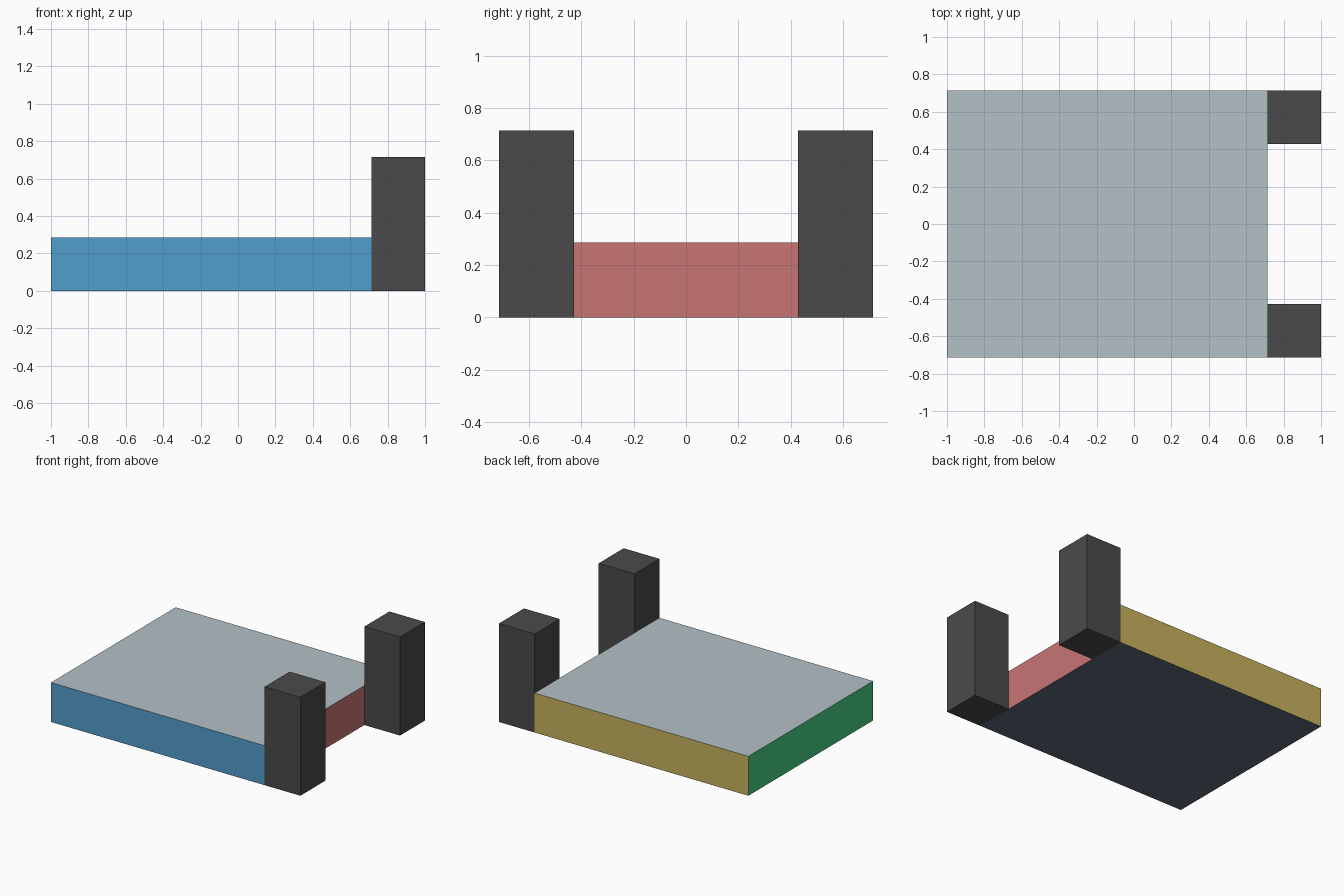
import bpy
import bmesh
from mathutils import Matrix, Vector

cube = bpy.data.objects.get("Cube")
if cube:
    bpy.data.objects.remove(cube, do_unlink=True)


def material(name, *rgb):
    """Flat material from 8-bit display colour."""
    linear = [((c / 255 + 0.055) / 1.055) ** 2.4 for c in rgb] + [1]
    mat = bpy.data.materials.new(name)
    mat.use_nodes = True
    mat.diffuse_color = linear
    mat.node_tree.nodes["Principled BSDF"].inputs["Base Color"].default_value = linear
    return mat


def box(name, low, high, mats, pick=lambda normal: 0):
    """Box between two corners; pick chooses each face's material by its normal."""
    low, high = Vector(low), Vector(high)
    bm = bmesh.new()
    bmesh.ops.create_cube(bm, size=1, matrix=Matrix.LocRotScale((low + high) / 2, None, high - low))
    bm.normal_update()
    for face in bm.faces:
        face.material_index = pick(face.normal)
    mesh = bpy.data.meshes.new(name)
    bm.to_mesh(mesh)
    bm.free()
    for mat in mats:
        mesh.materials.append(mat)
    obj = bpy.data.objects.new(name, mesh)
    bpy.context.collection.objects.link(obj)
    return obj


# Outward direction of each slab side and its colour
sides = [
    (Vector((0, 0, 1)), material("pale grey", 180, 193, 199)),
    (Vector((0, 0, -1)), material("slate", 94, 103, 122)),
    (Vector((0, -1, 0)), material("blue", 82, 157, 204)),
    (Vector((0, 1, 0)), material("mustard", 198, 178, 94)),
    (Vector((1, 0, 0)), material("red", 200, 116, 116)),
    (Vector((-1, 0, 0)), material("green", 69, 205, 130)),
]
charcoal = material("charcoal", 74, 74, 74)

half_width = 0.714
post_size = 0.286

# Slab with a different colour on each side
box("slab", (-1, -half_width, 0), (1 - post_size, half_width, post_size),
    [mat for _, mat in sides],
    lambda normal: max(range(len(sides)), key=lambda i: normal.dot(sides[i][0])))

# Pair of posts at the right-hand end
inner = half_width - post_size
for name, y in (("front_post", -half_width), ("back_post", inner)):
    box(name, (1 - post_size, y, 0), (1, y + post_size, half_width), [charcoal])
